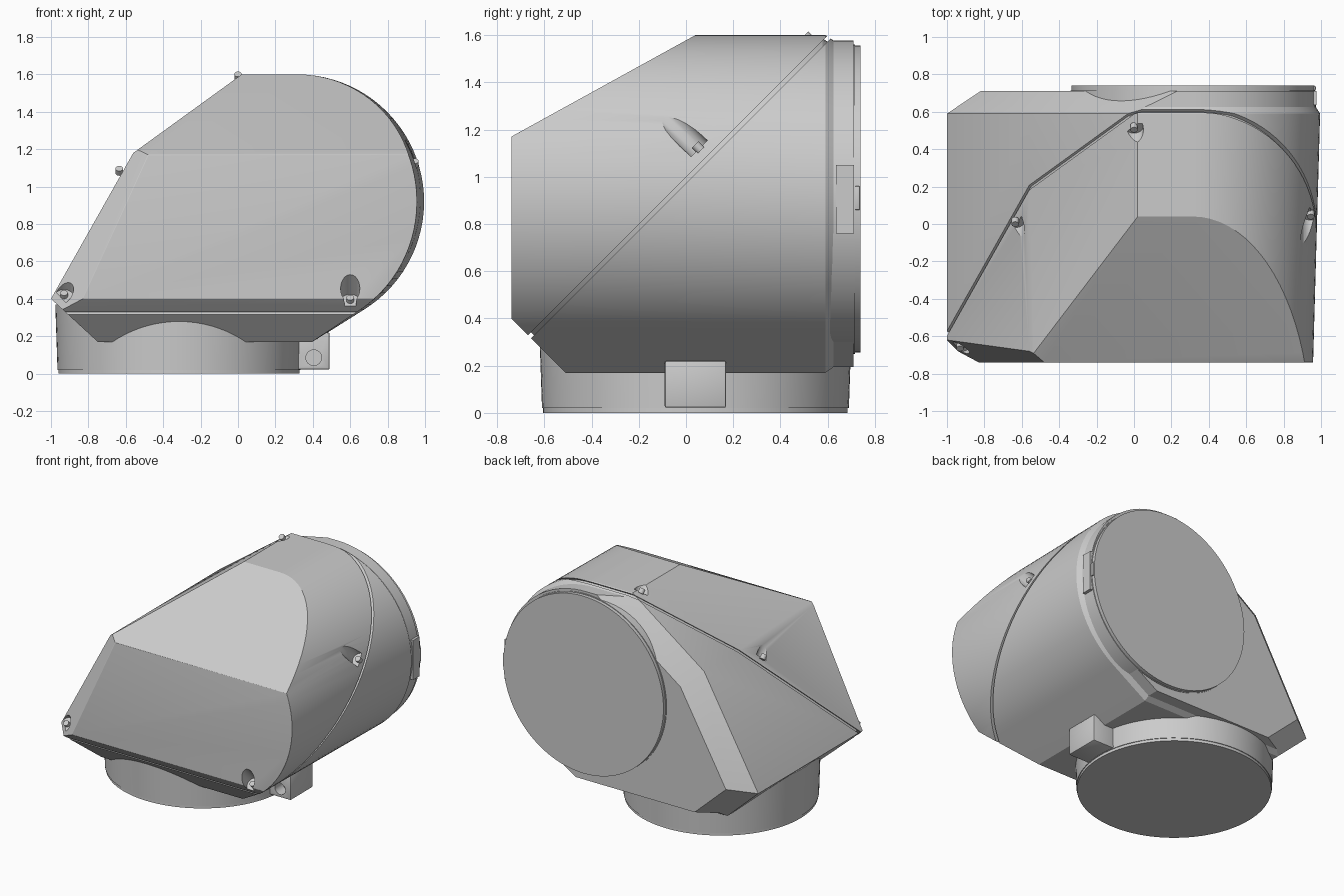
import bpy, bmesh, math
from mathutils import Vector, Matrix

cube = bpy.data.objects.get("Cube")
if cube:
    bpy.data.objects.remove(cube)

grey = bpy.data.materials.new("plain_grey")
grey.use_nodes = True
grey.diffuse_color = (0.6, 0.6, 0.6, 1)
grey.node_tree.nodes["Principled BSDF"].inputs["Base Color"].default_value = (0.6, 0.6, 0.6, 1)

SEAM = 0.985                                  # seam plane: z = y + SEAM
SEAM_N = Vector((0, -1, 1)).normalized()
BACK = (0.315, 0.905)                         # back port centre (x, z)
BASE = (-0.315, 0.04)                         # base port centre (x, y)


def finish(bm, name, smooth=True):
    bmesh.ops.recalc_face_normals(bm, faces=bm.faces)
    me = bpy.data.meshes.new(name)
    bm.to_mesh(me)
    bm.free()
    ob = bpy.data.objects.new(name, me)
    bpy.context.collection.objects.link(ob)
    me.materials.append(grey)
    if smooth:
        shade(ob)
    return ob


def shade(ob):
    bpy.ops.object.select_all(action='DESELECT')
    ob.select_set(True)
    bpy.context.view_layer.objects.active = ob
    bpy.ops.object.shade_smooth_by_angle(angle=math.radians(25))


def rod(name, start, end, r1, r2=None, sides=96, smooth=True):
    start, end = Vector(start), Vector(end)
    axis = end - start
    bm = bmesh.new()
    bmesh.ops.create_cone(bm, cap_ends=True, segments=sides, radius1=r1,
                          radius2=r1 if r2 is None else r2, depth=axis.length)
    turn = Vector((0, 0, 1)).rotation_difference(axis).to_matrix().to_4x4()
    bm.transform(Matrix.Translation((start + end) / 2) @ turn)
    return finish(bm, name, smooth)


def box(name, low, high, bevel=0.0):
    low, high = Vector(low), Vector(high)
    bm = bmesh.new()
    bmesh.ops.create_cube(bm, size=1)
    bm.transform(Matrix.Translation((low + high) / 2) @ Matrix.Diagonal((*(high - low), 1)))
    if bevel:
        bmesh.ops.bevel(bm, geom=bm.edges[:], offset=bevel, segments=2, affect='EDGES', profile=0.5)
    return finish(bm, name)


def slice_off(bm, point, normal):
    """Remove everything beyond a plane and cap the opening."""
    cut = bmesh.ops.bisect_plane(bm, geom=bm.verts[:] + bm.edges[:] + bm.faces[:], dist=1e-5,
                                 plane_co=point, plane_no=normal, clear_outer=True)
    edges = [e for e in cut['geom_cut'] if isinstance(e, bmesh.types.BMEdge) and e.is_boundary]
    if edges:
        bmesh.ops.contextual_create(bm, geom=edges)
    bmesh.ops.remove_doubles(bm, verts=bm.verts[:], dist=0.0005)


def body_mesh():
    # Side profile: flat left facets, round right end
    left = [Vector((-0.75, 0.17)), Vector((-1, 0.4)), Vector((-0.56, 1.18)), Vector((0.02, 1.6))]
    arc = [Vector((0.315 + 0.68 * math.cos(a), 0.92 + 0.68 * math.sin(a)))
           for a in (math.radians(90 - 148 * i / 36) for i in range(37))]
    profile = left + arc + [Vector((0.40, 0.17))]
    centre = Vector(BACK)
    bm = bmesh.new()
    rings = []
    for y, squash, scale in ((-0.74, 0.945, 1), (0.59, 1, 1), (0.625, 1, 0.967), (0.71, 1, 0.967)):
        ring = []
        for p in profile:
            q = centre + (p - centre) * scale
            if q.x > centre.x:
                q.x = centre.x + (q.x - centre.x) * squash
            ring.append(bm.verts.new((q.x, y, q.y)))
        rings.append(ring)
    n = len(profile)
    for a, b in zip(rings, rings[1:]):
        for i in range(n):
            j = (i + 1) % n
            bm.faces.new((a[i], a[j], b[j], b[i]))
    bm.faces.new(rings[0])
    bm.faces.new(rings[-1])
    bmesh.ops.recalc_face_normals(bm, faces=bm.faces)
    # Sloping roof, lower front chamfer and left front corner
    slice_off(bm, (0, 0.04, 1.6), Vector((0, -0.43, 0.78)))
    slice_off(bm, (0, -0.74, 0.4), Vector((0, -1, -1)))
    a, b, c = Vector((-1, -0.62, 0.4)), Vector((-0.83, -0.74, 0.4)), Vector((-0.48, -0.74, 1.17))
    slice_off(bm, a, (b - a).cross(c - a))
    # Back chamfers along the left facets
    for p, q in zip(left, left[1:]):
        d = (q - p).normalized()
        slice_off(bm, (p.x, 0.59, p.y), Vector((-d.y * 0.11, 0.13, d.x * 0.11)))
    # Soften the rim of the front face
    bm.normal_update()
    rim = [e for e in bm.edges if all(abs(v.co.y + 0.74) < 0.002 for v in e.verts)]
    bmesh.ops.bevel(bm, geom=rim, offset=0.03, segments=4, affect='EDGES', profile=0.5,
                    clamp_overlap=True)
    return bm


# Housing halves with a groove between them
halves = []
for name, side in (("front_shell", 1), ("back_shell", -1)):
    bm = body_mesh()
    slice_off(bm, Vector((0, 0, SEAM)) + SEAM_N * 0.009 * side, -SEAM_N * side)
    halves.append(finish(bm, name, False))
front_shell, back_shell = halves
shade(back_shell)

core = body_mesh()
mid = Vector((0, 0, 0.9))
core.transform(Matrix.Translation(mid) @ Matrix.Scale(0.98, 4) @ Matrix.Translation(-mid))
for side in (1, -1):
    slice_off(core, Vector((0, 0, SEAM)) + SEAM_N * 0.03 * side, SEAM_N * side)
finish(core, "seam_core")


def cut_with(target, tool):
    mod = target.modifiers.new("cut", 'BOOLEAN')
    mod.operation = 'DIFFERENCE'
    mod.solver = 'EXACT'
    mod.object = tool
    bpy.context.view_layer.objects.active = target
    bpy.ops.object.modifier_apply(modifier=mod.name)
    bpy.data.objects.remove(tool)


# Screw pockets along the seam, each with a screw
for i, (x, z) in enumerate(((0.945, 1.08), (0, 1.545), (-0.635, 1.04), (0.6, 0.35), (-0.93, 0.375))):
    foot = Vector((x, z - SEAM, z))
    floor = foot + SEAM_N * 0.055
    cut_with(front_shell, rod("pocket_cutter", floor, floor + SEAM_N * 0.6, 0.05, 0.06, 24, False))
    rod(f"screw_{i + 1}", floor - SEAM_N * 0.01, floor + SEAM_N * 0.025, 0.02, sides=16)
shade(front_shell)

# Base port
x, y = BASE
rod("base_collar", (x, y, 0.02), (x, y, 0.37), 0.65, 0.662)
rod("base_lip", (x, y, 0), (x, y, 0.03), 0.645)

# Back port
x, z = BACK
rod("back_collar", (x, 0.55, z), (x, 0.715, z), 0.655)
rod("back_lip", (x, 0.71, z), (x, 0.74, z), 0.65)

# Clamp block with a cross hole
block = box("clamp_block", (0.25, -0.09, 0.022), (0.49, 0.17, 0.22), 0.008)
cut_with(block, rod("hole_cutter", (0.405, -0.3, 0.085), (0.405, 0.0, 0.085), 0.042, sides=32))
shade(block)

# Marker plate and catch on the back collar
box("marker_plate", (0.955, 0.635, 0.76), (0.977, 0.712, 1.05))
box("collar_catch", (0.94, 0.715, 0.86), (0.972, 0.737, 0.96), 0.004)
